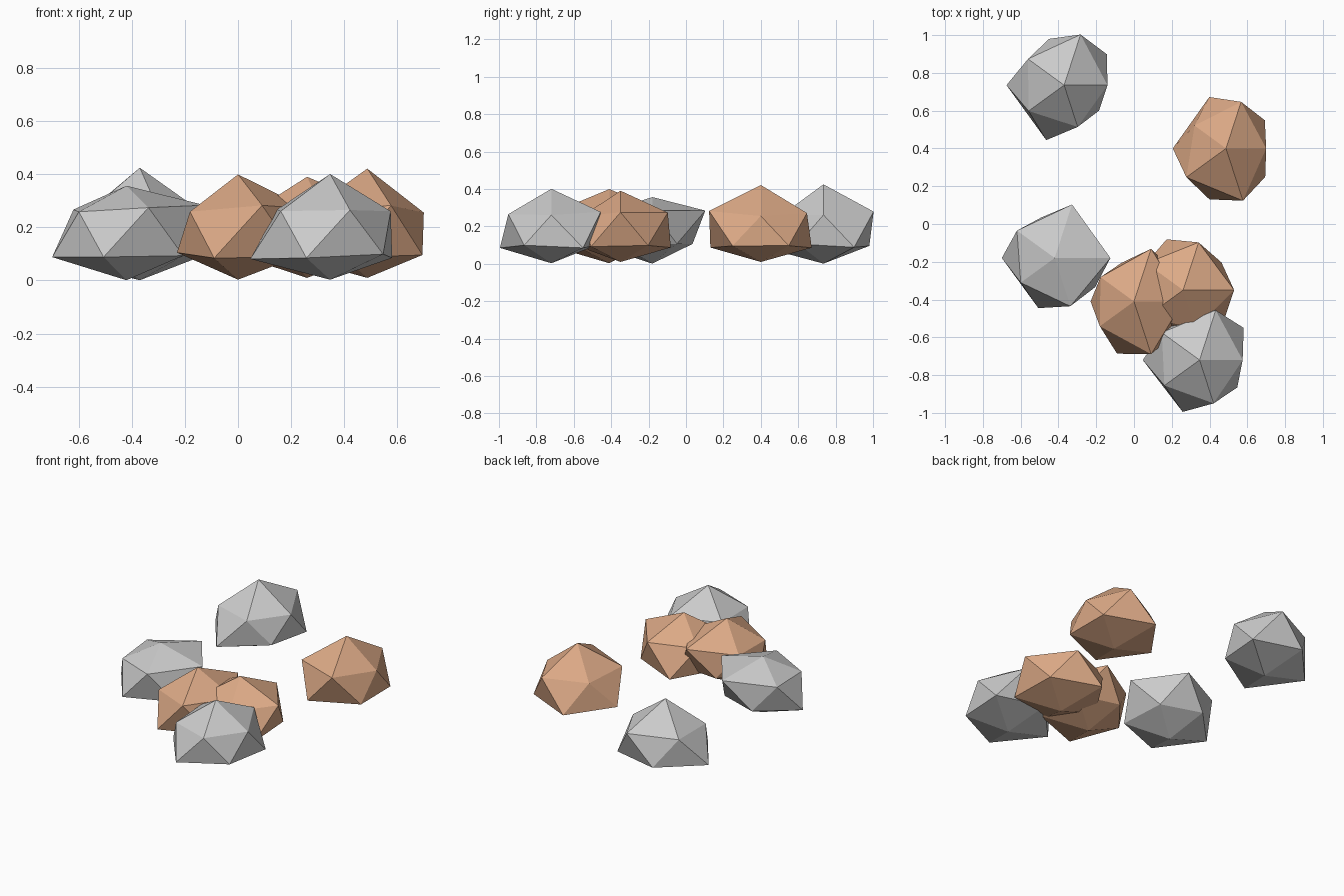
import bpy, bmesh, math

copper = bpy.data.materials.new("copper_stone")
copper.diffuse_color = (0.72, 0.40, 0.24, 1)

# name, centre x, centre y, coloured?, radii: bottom, lower ring, upper ring, top
# (both rings run counter-clockwise from +x)
ROCKS = [
    ("copper_rock_middle", 0.0, -0.41, True,
     0.265, (0.29, 0.24, 0.257, 0.325, 0.31), (0.29, 0.328, 0.245, 0.25, 0.328), 0.318),
    ("copper_rock_inner", 0.26, -0.35, True,
     0.255, (0.28, 0.316, 0.29, 0.28, 0.30), (0.302, 0.297, 0.27, 0.27, 0.24), 0.305),
    ("copper_rock_right", 0.487, 0.40, True,
     0.255, (0.284, 0.32, 0.315, 0.317, 0.287), (0.238, 0.29, 0.23, 0.29, 0.325), 0.35),
    ("grey_rock_back", -0.37, 0.735, False,
     0.268, (0.312, 0.288, 0.341, 0.342, 0.256), (0.257, 0.315, 0.264, 0.26, 0.26), 0.355),
    ("grey_rock_front", 0.347, -0.72, False,
     0.265, (0.323, 0.28, 0.336, 0.323, 0.276), (0.255, 0.31, 0.276, 0.257, 0.27), 0.32),
    ("grey_rock_left", -0.42, -0.18, False,
     0.268, (0.25, 0.253, 0.313, 0.312, 0.295), (0.33, 0.333, 0.276, 0.248, 0.30), 0.255),
]
SQUASH = 0.68
CENTRE_Z = 0.183


def order(v):
    # bottom to top, then by angle around z
    return (round(v.co.z, 2), (math.atan2(v.co.y, v.co.x) + 0.1) % math.tau)


def rock(name, x, y, coloured, bottom, lower, upper, top):
    # uneven, flattened icosahedron
    bm = bmesh.new()
    bmesh.ops.create_icosphere(bm, subdivisions=1, radius=1)
    radii = (bottom, *lower, *upper, top)
    for v, r in zip(sorted(bm.verts, key=order), radii):
        v.co *= r
        v.co.z *= SQUASH
    mesh = bpy.data.meshes.new(name)
    bm.to_mesh(mesh)
    bm.free()
    if coloured:
        mesh.materials.append(copper)
    obj = bpy.data.objects.new(name, mesh)
    obj.location = (x, y, CENTRE_Z)
    bpy.context.collection.objects.link(obj)


for spec in ROCKS:
    rock(*spec)
